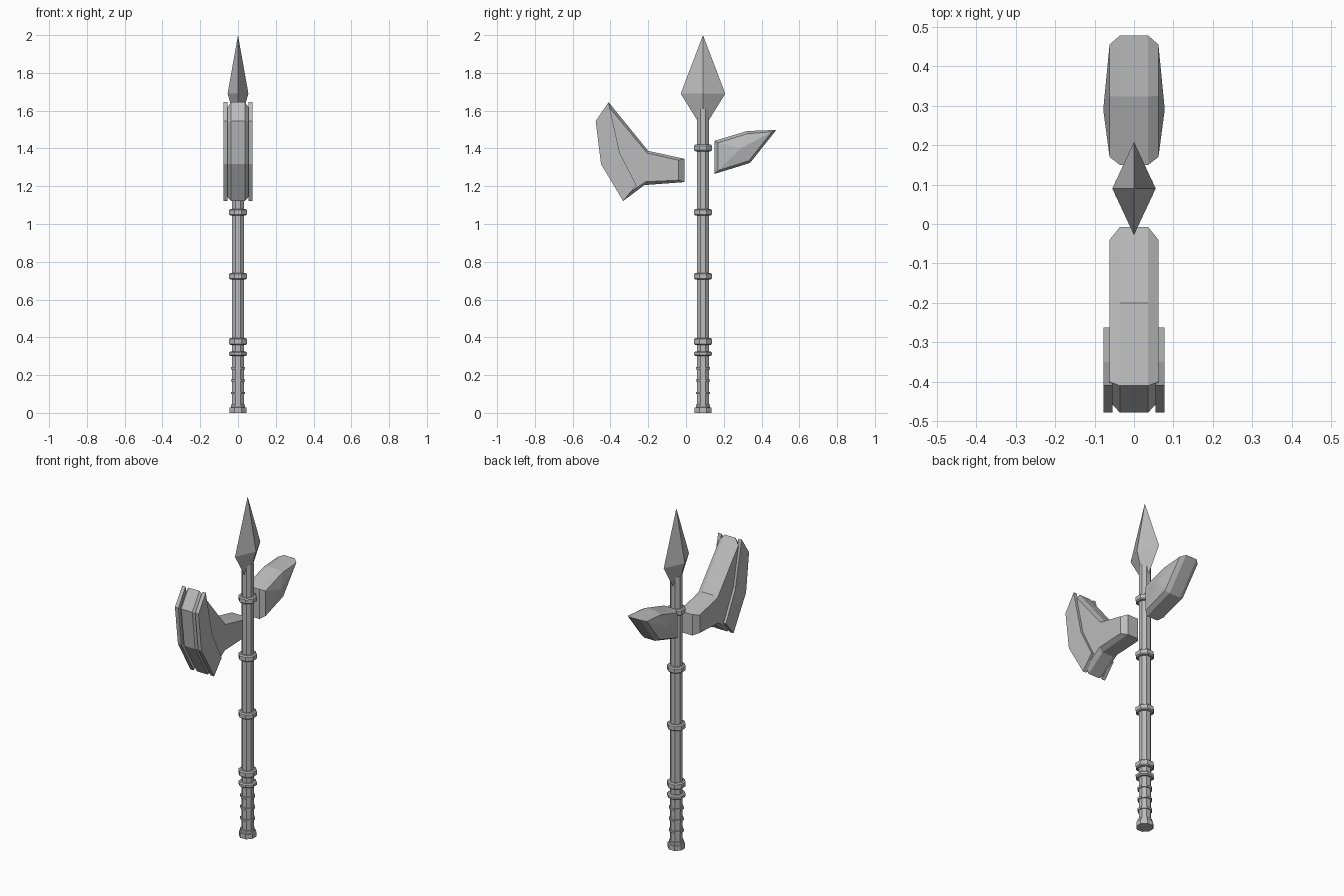
import bpy, bmesh, math

if "Cube" in bpy.data.objects:
    bpy.data.objects.remove(bpy.data.objects["Cube"])

SHAFT_Y = 0.09

steel = bpy.data.materials.new("grey_steel")
steel.use_nodes = True
grey = (0.5, 0.5, 0.5, 1)
steel.diffuse_color = grey
steel.node_tree.nodes["Principled BSDF"].inputs["Base Color"].default_value = grey


def finish(bm, name):
    bmesh.ops.recalc_face_normals(bm, faces=bm.faces)
    mesh = bpy.data.meshes.new(name)
    bm.to_mesh(mesh)
    bm.free()
    mesh.materials.append(steel)
    obj = bpy.data.objects.new(name, mesh)
    bpy.context.collection.objects.link(obj)
    return obj


def loft(bm, rings, tips=False):
    """Join rings of equal length with quads and cap the ends."""
    loops = [[bm.verts.new(p) for p in ring] for ring in rings]
    for a, b in zip(loops, loops[1:]):
        for i in range(len(a)):
            j = (i + 1) % len(a)
            bm.faces.new((a[i], a[j], b[j], b[i]))
    return bm.faces.new(loops[0]), bm.faces.new(loops[-1])


def turned(name, profile, sides=8):
    """Faceted round part about the shaft axis from (radius, height) pairs."""
    bm = bmesh.new()
    turn = math.pi / sides
    rings = []
    for r, z in profile:
        angles = [turn * (2 * i + 1) for i in range(sides)]
        rings.append([(r * math.cos(a), SHAFT_Y + r * math.sin(a), z) for a in angles])
    loft(bm, rings)
    return finish(bm, name)


def slab(name, layers, centre=None):
    """Side outlines stacked across x; an optional centre point raises both cheeks."""
    bm = bmesh.new()
    caps = loft(bm, [[(x, y, z) for y, z in outline] for x, outline in layers])
    if centre:
        for cap, side in zip(caps, (-1, 1)):
            poked = bmesh.ops.poke(bm, faces=[cap])
            poked["verts"][0].co = (side * centre[0], centre[1], centre[2])
    return finish(bm, name)


def chamfered(name, outer, inner, centre=None):
    layers = [(-0.062, inner), (-0.036, outer), (0.036, outer), (0.062, inner)]
    return slab(name, layers, centre)


# Shaft, pommel and collars
turned("shaft", [(0.034, 0.01), (0.034, 1.61)])
turned("pommel", [(0.048, 0), (0.048, 0.028), (0.041, 0.03), (0.041, 0.045)])
for i, (low, high) in enumerate([(0.30, 0.325), (0.36, 0.397), (0.705, 0.74),
                                 (1.045, 1.08), (1.385, 1.42)]):
    turned(f"collar_{i + 1}", [(0.044, low), (0.051, low + 0.006),
                               (0.051, high - 0.006), (0.044, high)])

# Thin grip rings
for i in range(3):
    z = 0.105 + 0.066 * i
    turned(f"grip_ring_{i + 1}", [(0.041, z - 0.006), (0.041, z + 0.006)])

# Spear point: a flattened four-sided double pyramid
bm = bmesh.new()
waist = [bm.verts.new((x, SHAFT_Y + y, 1.69))
         for x, y in [(0.055, 0), (0, 0.118), (-0.055, 0), (0, -0.118)]]
for z in (1.5, 2.0):
    tip = bm.verts.new((0, SHAFT_Y, z))
    for i in range(4):
        bm.faces.new((waist[i], waist[(i + 1) % 4], tip))
finish(bm, "spear_point")

# Axe head with chamfered edges
axe_outer = [(-0.41, 1.645), (-0.2, 1.387), (-0.008, 1.345), (-0.008, 1.222),
             (-0.22, 1.206), (-0.333, 1.122), (-0.45, 1.317), (-0.478, 1.545)]
axe_inner = [(-0.4, 1.61), (-0.205, 1.375), (-0.04, 1.338), (-0.04, 1.232),
             (-0.213, 1.224), (-0.325, 1.15), (-0.425, 1.32), (-0.45, 1.535)]
chamfered("axe_head", axe_outer, axe_inner)

# Cutting plates on both cheeks of the axe
plate = [axe_outer[0], (-0.35, 1.375), (-0.262, 1.205)] + axe_outer[5:]
for name, side in (("left_blade_plate", 1), ("right_blade_plate", -1)):
    slab(name, [(side * 0.055, plate), (side * 0.077, plate)])

# Rear pick with raised cheeks
pick_outer = [(0.15, 1.44), (0.323, 1.492), (0.478, 1.498), (0.339, 1.323), (0.15, 1.265)]
pick_inner = [(0.17, 1.43), (0.325, 1.478), (0.455, 1.488), (0.333, 1.335), (0.17, 1.283)]
chamfered("rear_pick", pick_outer, pick_inner, centre=(0.078, 0.29, 1.4))
